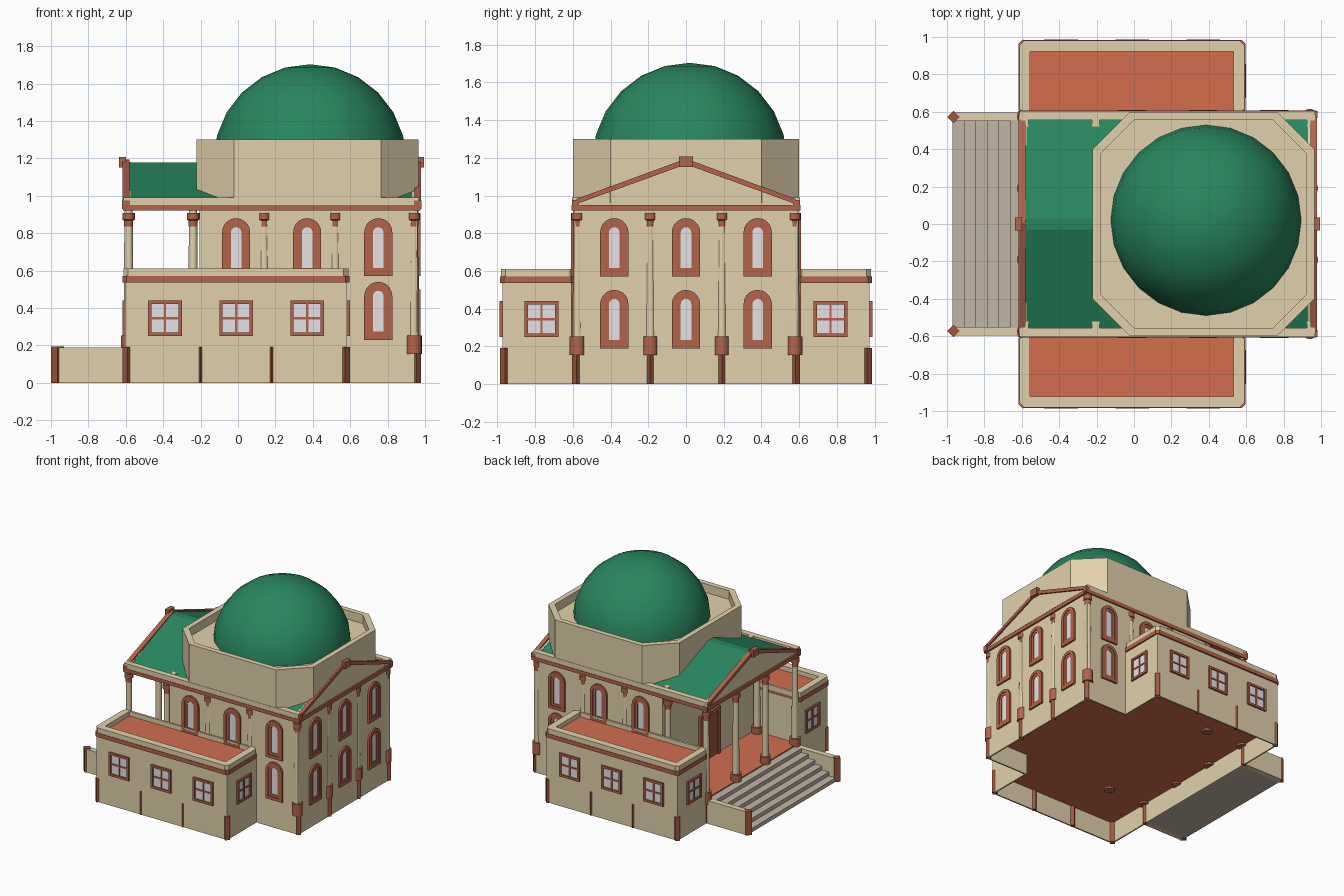
import bpy, bmesh, math
from mathutils import Matrix

if "Cube" in bpy.data.objects:
    bpy.data.objects.remove(bpy.data.objects["Cube"])

def mat(name, *rgb):
    m = bpy.data.materials.new(name)
    m.diffuse_color = [((c + 0.055) / 1.055) ** 2.4 for c in rgb] + [1]
    m.use_nodes = True
    m.node_tree.nodes["Principled BSDF"].inputs["Base Color"].default_value = m.diffuse_color
    return m

CREAM = mat("cream stone", 0.885, 0.82, 0.675)
TRIM = mat("terracotta trim", 0.70, 0.39, 0.29)
POST = mat("dark terracotta", 0.62, 0.34, 0.24)
TERR = mat("terrace tile", 0.83, 0.43, 0.31)
GREEN = mat("green copper", 0.155, 0.525, 0.37)
GLASS = mat("pale glass", 0.90, 0.89, 0.90)
STEP = mat("grey stone", 0.76, 0.71, 0.65)

def finish(name, bm, *mats):
    bmesh.ops.recalc_face_normals(bm, faces=bm.faces)
    me = bpy.data.meshes.new(name)
    bm.to_mesh(me)
    bm.free()
    for m in mats:
        me.materials.append(m)
    ob = bpy.data.objects.new(name, me)
    bpy.context.collection.objects.link(ob)
    return ob

def stack(name, loops, mats, close=False, M=None, capmat=0):
    """Bridge a list of equal-length point loops into a skin."""
    bm = bmesh.new()
    rows = [[bm.verts.new(p) for p in l] for l in loops]
    pairs = list(zip(rows, rows[1:])) + ([(rows[-1], rows[0])] if close else [])
    for a, b in pairs:
        for i in range(len(a)):
            j = (i + 1) % len(a)
            bm.faces.new((a[i], a[j], b[j], b[i]))
    if not close:
        bm.faces.new(rows[0][::-1])
        bm.faces.new(rows[-1]).material_index = capmat
    if M:
        bm.transform(M)
    return finish(name, bm, *mats)

def prism(name, pts, a, b, m, axis="z"):
    f = (lambda p, h: (p[0], p[1], h)) if axis == "z" else (lambda p, h: (h, p[0], p[1]))
    return stack(name, [[f(p, h) for p in pts] for h in (a, b)], [m])

def ring(name, outer, inner, a, b, m):
    return stack(name, [[(*p, h) for p in q] for q, h in
                        ((outer, a), (outer, b), (inner, b), (inner, a))], [m], close=True)

def rect(x0, x1, y0, y1, c=0.0):
    if not c:
        return [(x0, y0), (x1, y0), (x1, y1), (x0, y1)]
    return [(x0 + c, y0), (x1 - c, y0), (x1, y0 + c), (x1, y1 - c),
            (x1 - c, y1), (x0 + c, y1), (x0, y1 - c), (x0, y0 + c)]

def box(name, x0, x1, y0, y1, z0, z1, m):
    return prism(name, rect(x0, x1, y0, y1), z0, z1, m)

def post(name, x, y, r=0.026, z1=0.192):
    return prism(name, [(x + r, y), (x, y + r), (x - r, y), (x, y - r)], 0, z1, POST)

def lathe(name, x, y, prof, m, n=16):
    loops = [[(x + r * math.cos(2 * math.pi * i / n), y + r * math.sin(2 * math.pi * i / n), z)
              for i in range(n)] for r, z in prof]
    ob = stack(name, loops, [m])
    for p in ob.data.polygons:
        p.use_smooth = len(p.vertices) == 4 and abs(p.normal.z) < 0.5
    return ob

def column(x, y, z0=0.2):
    lathe("column_shaft", x, y, [(0.027, z0), (0.022, 0.92)], CREAM)
    lathe("column_capital", x, y, [(0.024, 0.835), (0.025, 0.868), (0.033, 0.872), (0.033, 0.908)], TRIM)
    if z0 < 0.5:
        lathe("column_pedestal", x, y, [(0.041, 0.155), (0.041, 0.253)], TRIM)

def place(x, y, z, deg):
    return Matrix.Translation((x, y, z)) @ Matrix.Rotation(math.radians(deg), 4, "Z")

def arch(hw, b, t, d):
    pts = [(-hw, -d, b), (hw, -d, b)]
    return pts + [(hw * math.cos(math.pi * i / 10), -d, t - hw + hw * math.sin(math.pi * i / 10))
                  for i in range(11)]

def pane(hw, b, t, d):
    return [(-hw, -d, b), (hw, -d, b), (hw, -d, t), (-hw, -d, t)]

def arched_window(x, y, z, deg):
    o, m, i = (0.075, 0, 0.31), (0.05, 0.025, 0.285), (0.028, 0.045, 0.262)
    stack("arched_window", [arch(*o, -0.01), arch(*o, 0.015), arch(*m, 0.015), arch(*m, 0.009),
                            arch(*i, 0.009), arch(*i, 0.004)], [TRIM, GLASS],
          M=place(x, y, z, deg), capmat=1)

def square_window(x, y, deg, z=0.25):
    M = place(x, y, z, deg)
    o, i = (0.09, 0, 0.19), (0.072, 0.018, 0.172)
    stack("square_window", [pane(*o, -0.01), pane(*o, 0.015), pane(*i, 0.015), pane(*i, 0.004)],
          [TRIM, GLASS], M=M, capmat=1)
    for q in ((0.006, 0.018, 0.172), (0.072, 0.089, 0.101)):
        stack("window_bar", [pane(*q, 0.0), pane(*q, 0.01)], [TRIM], M=M)

# plinth walls, open below, with the tiled floor on top
WY, WING, WX = 0.594, 0.972, 0.961
def plan(o):
    return [(-.603 + o, -WING + o), (.583 - o, -WING + o), (.583 - o, -WY + o), (WX - o, -WY + o),
            (WX - o, WY - o), (.583 - o, WY - o), (.583 - o, WING - o), (-.603 + o, WING - o)]
ring("plinth_wall", plan(0), plan(0.012), 0, 0.19, CREAM)
prism("ground_floor", plan(0.003), 0.17, 0.2, TERR)

# main hall and entablature
box("main_hall", -0.205, WX, -WY, WY, 0.19, 0.93, CREAM)
box("entablature_band", -0.615, 0.975, -0.606, 0.606, 0.92, 0.95, TRIM)
prism("gable_roof", [(-0.58, 0.94), (0.58, 0.94), (0.58, 0.965), (0.03, 1.178), (-0.03, 1.178), (-0.58, 0.965)],
      -0.585, 0.945, GREEN, "x")

# pediments at both ends
for x0, x1, a0, a1 in ((-0.603, -0.575, -0.637, -0.6), (0.93, 0.963, 0.96, 0.995)):
    prism("pediment", [(-0.59, 0.94), (0.59, 0.94), (0.59, 0.965), (0, 1.18), (-0.59, 0.965)],
          x0, x1, CREAM, "x")
    r0, r1 = (-0.617, -0.58) if x0 < 0 else (0.945, 0.978)
    prism("pediment_rake", [(-0.58, 0.955), (0, 1.165), (0.58, 0.955), (0.58, 0.982), (0, 1.195), (-0.58, 0.982)],
          r0, r1, TRIM, "x")
    box("ridge_block", a0, a1, -0.036, 0.036, 1.15, 1.207, TRIM)
    for s in (-1, 1):
        box("rake_foot", r0 - 0.003, r1 + 0.003, s * 0.585 - 0.018, s * 0.585 + 0.018, 0.93, 0.975, TRIM)

# octagonal drum with parapet, and dome
outer, inner = rect(-0.222, 0.965, -0.6, 0.6, 0.2), rect(-0.18, 0.923, -0.558, 0.558, 0.183)
prism("drum", outer, 0.96, 1.23, CREAM)
ring("drum_parapet", outer, inner, 1.2, 1.3, CREAM)
bm = bmesh.new()
bmesh.ops.create_uvsphere(bm, u_segments=24, v_segments=12, radius=0.515)
bmesh.ops.translate(bm, verts=bm.verts, vec=(0.385, 0.02, 1.188))
bmesh.ops.bisect_plane(bm, geom=bm.verts[:] + bm.edges[:] + bm.faces[:], plane_co=(0, 0, 1.18),
                       plane_no=(0, 0, 1), clear_inner=True)
for f in bm.faces:
    f.smooth = True
finish("dome", bm, GREEN)

# steps
for i in range(6):
    box("step", -0.97 + i * 0.0617, -0.6, -0.555, 0.555, 0.0, 0.19 * (i + 1) / 6, STEP)

# portico door
stack("portico_door", [pane(0.13, 0, 0.39, 0), pane(0.13, 0, 0.39, 0.02), pane(0.1, 0, 0.36, 0.02),
                       pane(0.1, 0, 0.36, 0.008)], [TRIM, POST], M=place(-0.205, 0, 0.195, -90), capmat=1)

# everything mirrored front to back
for s in (-1, 1):
    def Y(a, b):
        return sorted((s * a, s * b))
    face = 0 if s < 0 else 180
    # eaves parapet with inner blocks, and stair cheek walls
    box("eaves_parapet", -0.612, 0.968, *Y(0.555, 0.603), 0.95, 0.99, CREAM)
    for x in (-0.585, -0.205, 0.945):
        box("eaves_block", x - 0.02, x + 0.02, *Y(0.52, 0.56), 0.95, 0.992, CREAM)
    box("stair_cheek", -0.965, -0.6, *Y(0.55, 0.597), 0, 0.189, CREAM)
    post("stair_post", -0.965, s * 0.572, 0.034, 0.193)
    # side wing with band, parapet and terrace
    box("wing", -0.603, 0.583, *Y(0.588, WING), 0.19, 0.55, CREAM)
    prism("wing_band", rect(-0.617, 0.595, *Y(0.59, 0.985), 0.02), 0.537, 0.57, TRIM)
    ring("wing_parapet", rect(-0.612, 0.59, *Y(0.59, 0.981), 0.025),
         rect(-0.557, 0.533, *Y(0.608, 0.922), 0.002), 0.56, 0.61, CREAM)
    prism("wing_terrace", rect(-0.56, 0.54, *Y(0.6, 0.93)), 0.56, 0.573, TERR)
    for x in (-0.39, -0.01, 0.37):
        square_window(x, s * WING, face)
    square_window(-0.603, s * 0.765, -90)
    square_window(0.583, s * 0.765, 90)
    # plinth posts
    for x in (-0.592, -0.2, 0.18, 0.572):
        post("plinth_post", x, s * 0.96, 0.026 if abs(x) > 0.5 else 0.02)
    for y in (0.19, 0.58):
        post("plinth_post", 0.954, s * y, 0.024)
    post("plinth_post", -0.6, s * 0.58, 0.024)
    # columns: portico, rear and sides
    for y in (0.19, 0.575):
        column(-0.585, s * y)
    column(0.943, s * 0.19)
    for x in (-0.24, 0.14, 0.52, 0.94):
        column(x, s * 0.575, 0.56 if 0 < x < 0.6 else 0.2)
    # arched windows
    for x in (-0.01, 0.37, 0.75):
        arched_window(x, s * WY, 0.57, face)
    arched_window(0.75, s * WY, 0.23, face)

for y in (-0.38, 0, 0.38):
    for z in (0.19, 0.57):
        arched_window(WX, y, z, 90)
